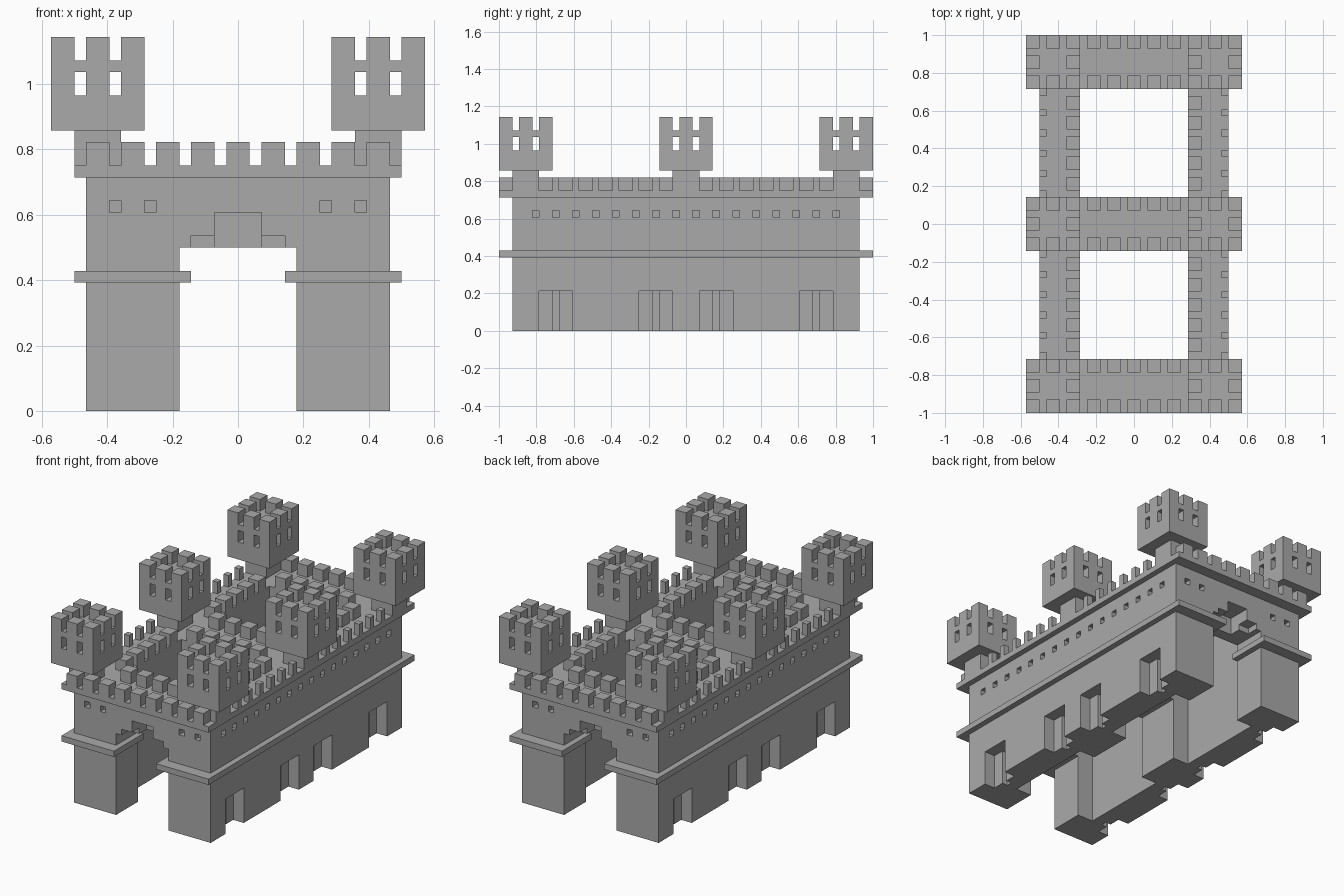
import bpy, bmesh

if "Cube" in bpy.data.objects:
    bpy.data.objects.remove(bpy.data.objects["Cube"], do_unlink=True)

U = 1 / 28  # size of one building block

stone = bpy.data.materials.new("grey stone")
stone.use_nodes = True
stone.diffuse_color = (0.4, 0.4, 0.4, 1)
stone.node_tree.nodes["Principled BSDF"].inputs["Base Color"].default_value = (0.4, 0.4, 0.4, 1)


def finish(name, bm):
    bmesh.ops.recalc_face_normals(bm, faces=bm.faces)
    me = bpy.data.meshes.new(name)
    bm.to_mesh(me)
    bm.free()
    me.materials.append(stone)
    ob = bpy.data.objects.new(name, me)
    bpy.context.scene.collection.objects.link(ob)
    return ob


def boxes(name, spans):
    """One object from boxes given as (x0, x1, y0, y1, z0, z1) in blocks."""
    bm = bmesh.new()
    for x0, x1, y0, y1, z0, z1 in spans:
        vs = bmesh.ops.create_cube(bm, size=1)["verts"]
        for v in vs:
            v.co = ((x0 if v.co.x < 0 else x1) * U,
                    (y0 if v.co.y < 0 else y1) * U,
                    (z0 if v.co.z < 0 else z1) * U)
    return finish(name, bm)


def extrude_y(name, profile, y0, y1):
    """Extrude an x-z profile along y."""
    bm = bmesh.new()
    f = bm.faces.new([bm.verts.new((x * U, y0 * U, z * U)) for x, z in profile])
    ret = bmesh.ops.extrude_face_region(bm, geom=[f])
    for v in ret["geom"]:
        if isinstance(v, bmesh.types.BMVert):
            v.co.y = y1 * U
    return finish(name, bm)


def flip(span, sx, sy):
    x0, x1, y0, y1, z0, z1 = span
    xs, ys = sorted((x0 * sx, x1 * sx)), sorted((y0 * sy, y1 * sy))
    return (*xs, *ys, z0, z1)


def four(span):
    return [flip(span, sx, sy) for sx in (1, -1) for sy in (1, -1)]


def cut(ob, cutters):
    for c in cutters:
        mod = ob.modifiers.new("cut", "BOOLEAN")
        mod.operation, mod.solver, mod.object = "DIFFERENCE", "EXACT", c
    dg = bpy.context.evaluated_depsgraph_get()
    me = bpy.data.meshes.new_from_object(ob.evaluated_get(dg))
    ob.modifiers.clear()
    ob.data = me


# Cutters: doorways, slits behind them, small windows, stepped arch heads
doors, slits, windows = [], [], []
for y in (2, 17):
    doors += four((11, 14, y, y + 5, -1, 6))
for y in (4, 19):
    slits += four((10, 13.5, y, y + 1, -1, 6))
for k in range(16):
    y = -23 + 3 * k
    windows += [flip((12, 14, y, y + 1, 17, 18), s, 1) for s in (1, -1)]
for x in (7, 10):
    windows += four((x, x + 1, 25, 27, 17, 18))
arch_low = [(-4, 4, 24, 27, 13, 15), (-4, 4, -27, -24, 13, 15)]
arch_high = [(-2, 2, 22, 27, 13, 17), (-2, 2, -27, -22, 13, 17)]
cutters = [boxes(n, s) for n, s in (
    ("door_cutter", doors), ("slit_cutter", slits), ("window_cutter", windows),
    ("arch_low_cutter", arch_low), ("arch_high_cutter", arch_high))]
for c in cutters:
    c.hide_render = True

# Cross walls, each with a square gateway
gate = [(-13, 0), (-5, 0), (-5, 14), (5, 14), (5, 0), (13, 0), (13, 20), (-13, 20)]
cross = (("front", -26, -20), ("middle", -4, 4), ("back", 20, 26))
for name, y0, y1 in cross:
    cut(extrude_y(name + "_gate_wall", gate, y0, y1), cutters)

# Side walls between the gate walls
for side, s in (("left", 1), ("right", -1)):
    for end, t in (("front", -1), ("back", 1)):
        cut(boxes(f"{side}_{end}_side_wall", [flip((8, 13, 4, 20, 0, 20), s, t)]), cutters)
for c in cutters:
    bpy.data.objects.remove(c, do_unlink=True)

# Ledge band around the piers and along the sides
for side, s in (("left", 1), ("right", -1)):
    band = [(13, 14, -26, 26, 11, 12), (4, 5, -4, 4, 11, 12)]
    for t in (1, -1):
        band += [flip(b, 1, t) for b in ((4, 14, 26, 28, 11, 12), (4, 5, 20, 26, 11, 12))]
    boxes(side + "_ledge", [flip(b, s, 1) for b in band])

# Wall walk slabs
boxes("cross_walks", [(-14, 14, -28, -20, 20, 21), (-14, 14, -4, 4, 20, 21),
                      (-14, 14, 20, 28, 20, 21)])
boxes("side_walks", four((8, 14, 4, 20, 20, 21)))

# Battlements: wide blocks on the gate walls and courtyard edges, thin posts outside
wide = [3 * k - 1 for k in range(-4, 5)]
outer = [(x, x + 2, y, y + 2, 21, 23) for x in wide for y in (-28, 26)]
inner = [(x, x + 2, y, y + 2, 21, 23) for x in wide if abs(x + 1) < 9
         for y in (-22, -4, 2, 20)]
boxes("gate_battlements", outer + inner)
court = []
for y in range(5, 19, 3):
    court += four((8, 10, y, y + 2, 21, 23))
boxes("courtyard_battlements", court)
posts = [flip((13, 14, y, y + 1, 21, 23), s, 1) for s in (1, -1)
         for y in range(-20, 20, 3) if 2 <= abs(y + 0.5) < 22]
boxes("side_battlements", posts)

# Turrets on narrow necks: windowed room, roof and crown of eight blocks
for side, cx in (("left", 12), ("right", -12)):
    for end, cy in (("front", -24), ("middle", 0), ("back", 24)):
        name = f"{side}_{end}_turret"

        def at(span):
            x0, x1, y0, y1, z0, z1 = span
            return (cx + x0, cx + x1, cy + y0, cy + y1, z0, z1)

        boxes(name + "_neck", [at((-2, 2, -2, 2, 21, 24))])
        room = [(-4, 4, -4, 4, 24, 27), (-4, 4, -4, 4, 29, 30)]
        # wall posts between the windows, and crown blocks directly above
        spots = [(a, b) for a in (-4, -1, 2) for b in (-4, -1, 2) if (a, b) != (-1, -1)]
        room += [(a, a + 2, b, b + 2, 27, 29) for a, b in spots]
        boxes(name + "_room", [at(r) for r in room])
        boxes(name + "_crown", [at((a, a + 2, b, b + 2, 30, 32)) for a, b in spots])
